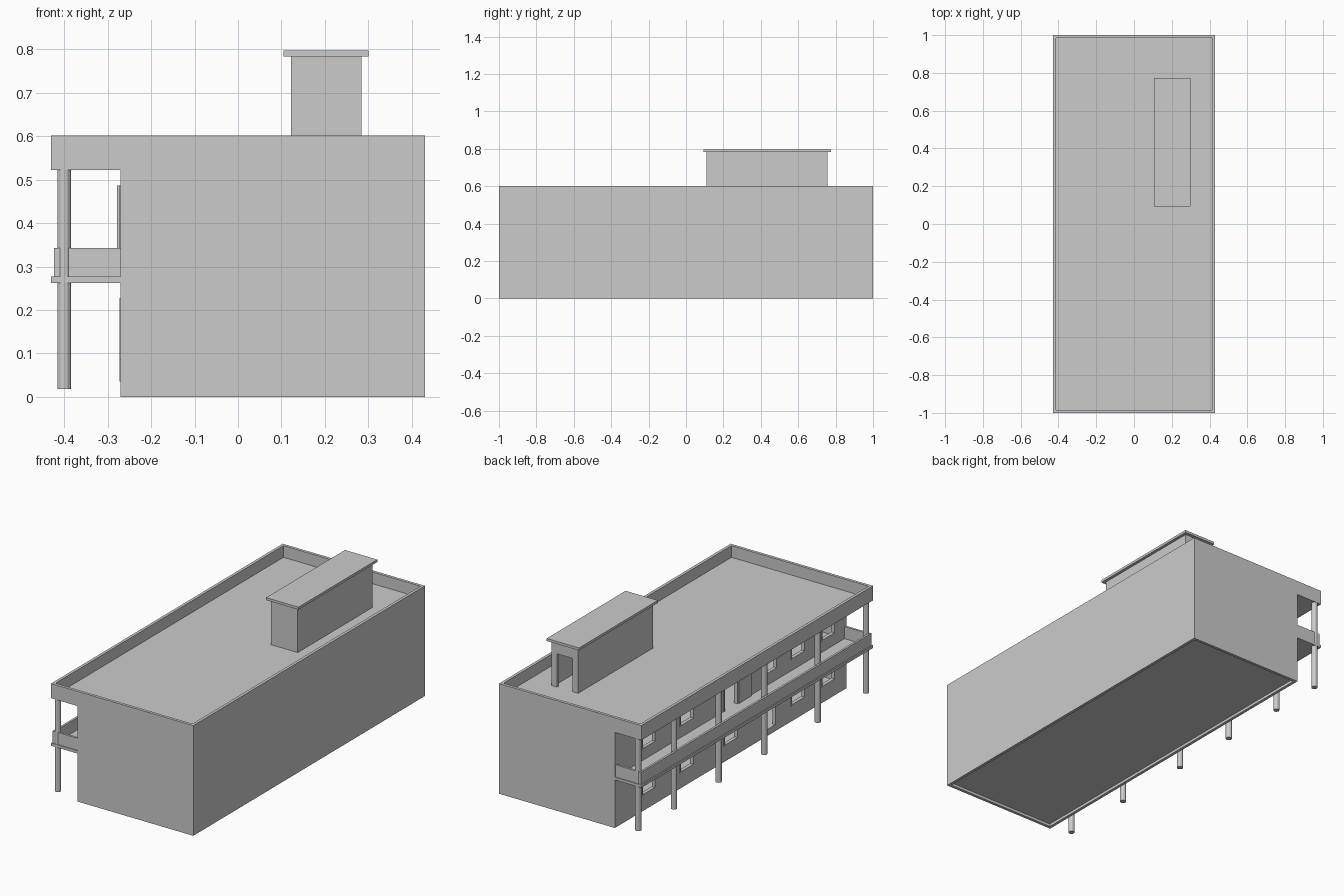
import bpy, bmesh
from mathutils import Matrix, Vector

if "Cube" in bpy.data.objects:
    bpy.data.objects.remove(bpy.data.objects["Cube"])


def mesh_object(name, bm):
    bmesh.ops.recalc_face_normals(bm, faces=bm.faces)
    me = bpy.data.meshes.new(name)
    bm.to_mesh(me)
    bm.free()
    ob = bpy.data.objects.new(name, me)
    bpy.context.collection.objects.link(ob)
    return ob


def add_box(bm, x, y, z):
    c = Vector(((x[0] + x[1]) / 2, (y[0] + y[1]) / 2, (z[0] + z[1]) / 2))
    s = (x[1] - x[0], y[1] - y[0], z[1] - z[0])
    bmesh.ops.create_cube(bm, size=1, matrix=Matrix.Translation(c) @ Matrix.Diagonal((*s, 1)))


def boxes(name, items):
    bm = bmesh.new()
    for b in items:
        add_box(bm, *b)
    return mesh_object(name, bm)


def prism_y(name, profile, y0, y1):
    bm = bmesh.new()
    f = bm.faces.new([bm.verts.new((x, y0, z)) for x, z in profile])
    r = bmesh.ops.extrude_face_region(bm, geom=[f])
    bmesh.ops.translate(bm, vec=(0, y1 - y0, 0),
                        verts=[v for v in r['geom'] if isinstance(v, bmesh.types.BMVert)])
    return mesh_object(name, bm)


def cut(ob, items):
    cutter = boxes("cutter", items)
    cutter.hide_render = True
    m = ob.modifiers.new("openings", 'BOOLEAN')
    m.operation, m.solver, m.object = 'DIFFERENCE', 'EXACT', cutter
    bpy.context.view_layer.update()
    dg = bpy.context.evaluated_depsgraph_get()
    me = bpy.data.meshes.new_from_object(ob.evaluated_get(dg))
    ob.modifiers.clear()
    ob.data = me
    bpy.data.objects.remove(cutter)


T = 0.016                       # wall thickness
X0, XW, X1 = -0.43, -0.27, 0.43  # roof edge, gallery wall, right wall

# End walls with the roof overhang, and the right wall
profile = [(XW, 0), (X1, 0), (X1, 0.602), (X0, 0.602), (X0, 0.522), (XW, 0.522)]
prism_y("front_end_wall", profile, -1, -1 + T)
prism_y("back_end_wall", profile, 1 - T, 1)
boxes("right_wall", [((X1 - T, X1), (-1 + T, 1 - T), (0, 0.602))])

# Floors, roof deck and the parapet over the gallery
inner = (-1 + T, 1 - T)
boxes("ground_floor", [((XW + T, X1 - T), inner, (0.015, 0.035))])
boxes("upper_floor", [((XW + T, X1 - T), inner, (0.262, 0.277))])
boxes("roof_deck", [((X0 + T, X1 - T), inner, (0.522, 0.538))])
boxes("gallery_parapet", [((X0, X0 + T), inner, (0.522, 0.602))])

# Gallery wall with window and door openings
lower_z, upper_z = (0.085, 0.228), (0.337, 0.487)
windows = [(y, lower_z) for y in (0.71, 0.38, 0.0, -0.58, -0.84)]
windows += [(y, upper_z) for y in (0.71, 0.38, -0.34, -0.58, -0.84)]
doors = [(-0.33, (0.035, 0.228)), (0.0, (0.277, 0.487))]
HW = 0.06
wall = boxes("gallery_wall", [((XW, XW + T), inner, (0, 0.522))])
cut(wall, [((XW - 0.05, XW + 0.05), (y - HW, y + HW), z) for y, z in windows + doors])

# Thin frames around the openings
F = 0.007
frames = []
for y, z in windows + doors:
    fx = (XW - 0.003, XW + T)
    for s in (-1, 1):
        e = sorted((y + s * HW, y + s * (HW - F)))
        frames.append((fx, e, z))
    mid = (y - HW + F, y + HW - F)
    frames.append((fx, mid, (z[1] - F, z[1])))
    if (y, z) in windows:
        frames.append((fx, mid, (z[0], z[0] + F)))
boxes("opening_frames", frames)

# Upper door leaf standing against the wall
boxes("door_leaf", [((XW - 0.008, XW - 0.002), (-0.17, -0.06), (0.277, 0.487))])

# Balcony slab and its solid railing
boxes("balcony_slab", [((X0, XW), (-1, 1), (0.262, 0.277))])
rail = [((-0.424, -0.412), (-0.995, 0.995), (0.277, 0.343))]
rail += [((-0.412, XW), sorted((s * 0.995, s * 0.983)), (0.277, 0.343)) for s in (-1, 1)]
boxes("balcony_railing", rail)

# Round columns from ground to roof
bm = bmesh.new()
for y in (0.983, 0.675, 0.29, -0.105, -0.565, -0.983):
    bmesh.ops.create_cone(bm, cap_ends=True, segments=12, radius1=0.016, radius2=0.016,
                          depth=0.504, matrix=Matrix.Translation((-0.4, y, 0.27)))
mesh_object("gallery_columns", bm)

# Rooftop stair house, hollow with an open back doorway, and its cap
house = boxes("stair_house", [((0.122, 0.284), (0.11, 0.757), (0.53, 0.783))])
cut(house, [((0.136, 0.27), (0.124, 0.743), (0.5, 0.77))])
cut(house, [((0.155, 0.25), (0.7, 0.8), (0.5, 0.72))])
boxes("stair_house_cap", [((0.105, 0.3), (0.093, 0.774), (0.783, 0.797))])
